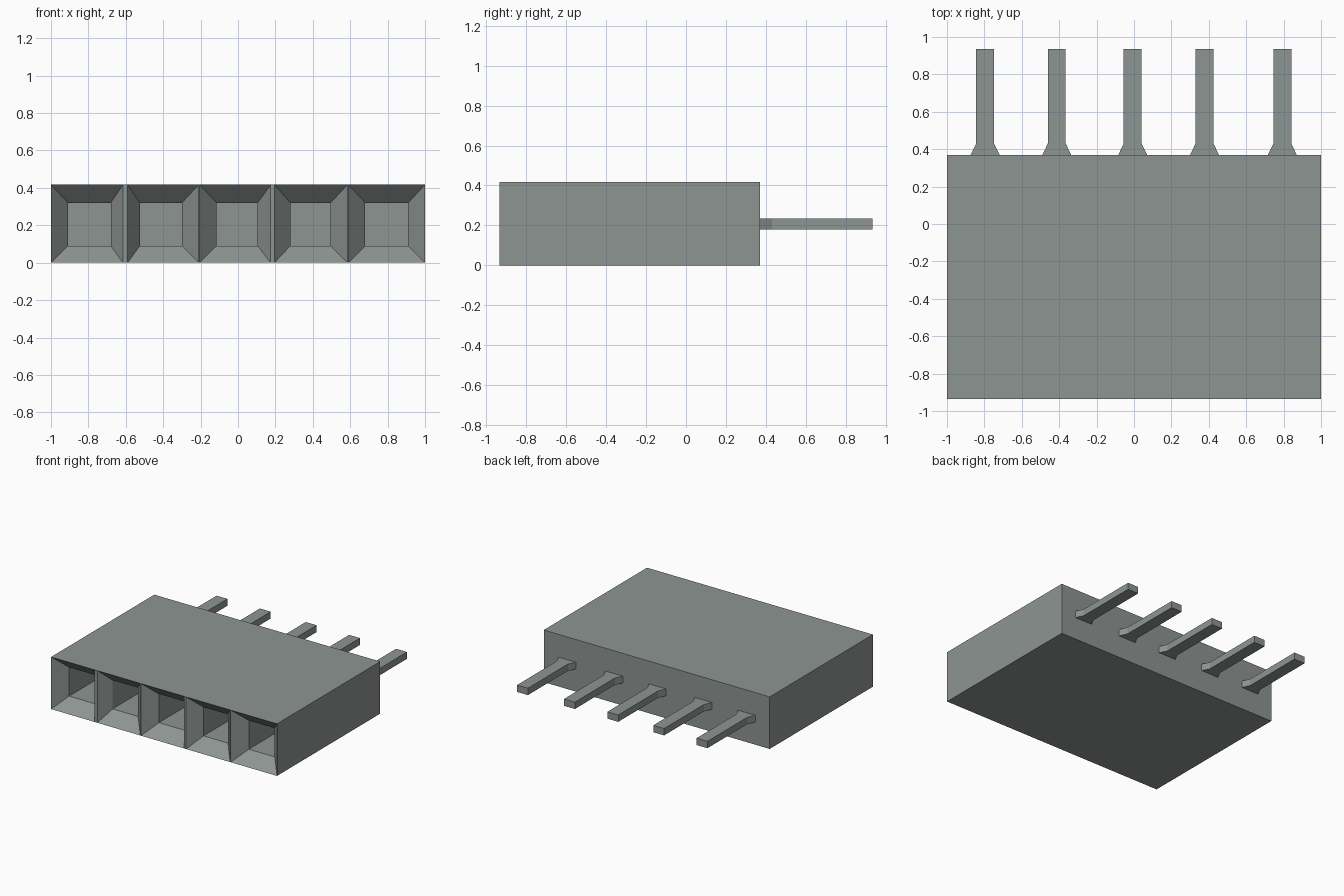
import bpy
import bmesh

cube = bpy.data.objects.get("Cube")
if cube:
    bpy.data.objects.remove(cube, do_unlink=True)

grey = bpy.data.materials.new("plain grey")
grey.use_nodes = True
colour = (0.27, 0.30, 0.29, 1)
grey.diffuse_color = colour
grey.node_tree.nodes["Principled BSDF"].inputs["Base Color"].default_value = colour

FRONT, BACK, TOP = -0.935, 0.37, 0.417
THROAT, POCKET_END = FRONT + 0.1, 0.2
PIN_BOTTOM, PIN_TOP, PIN_END = 0.18, 0.235, 0.935

# Each socket: mouth left, mouth right, pocket left, pocket right
sockets = [
    (-1, -0.615, -0.91, -0.68),
    (-0.59, -0.21, -0.525, -0.30),
    (-0.205, 0.175, -0.115, 0.105),
    (0.195, 0.585, 0.28, 0.495),
    (0.59, 1, 0.68, 0.91),
]
pin_centres = [-0.796, -0.413, -0.007, 0.377, 0.793]


def finish(bm, name):
    bmesh.ops.remove_doubles(bm, verts=bm.verts, dist=0.0005)
    bmesh.ops.recalc_face_normals(bm, faces=bm.faces)
    mesh = bpy.data.meshes.new(name)
    bm.to_mesh(mesh)
    bm.free()
    mesh.materials.append(grey)
    obj = bpy.data.objects.new(name, mesh)
    bpy.context.collection.objects.link(obj)


def face(bm, points):
    bm.faces.new([bm.verts.new(p) for p in points])


def ring(x0, x1, z0, z1, y):
    return [(x0, y, z0), (x1, y, z0), (x1, y, z1), (x0, y, z1)]


def loft(bm, a, b):
    for i in range(4):
        j = (i + 1) % 4
        face(bm, [a[i], a[j], b[j], b[i]])


# Housing: outer shell whose front is opened by the sockets
bm = bmesh.new()
edges_x = [x for s in sockets for x in s[:2]]
for z in (0, TOP):
    face(bm, [(x, FRONT, z) for x in edges_x] + [(1, BACK, z), (-1, BACK, z)])
for x in (-1, 1):
    face(bm, [(x, FRONT, 0), (x, BACK, 0), (x, BACK, TOP), (x, FRONT, TOP)])
face(bm, ring(-1, 1, 0, TOP, BACK))

# Sockets: tapered mouth, straight pocket and end wall
for x0, x1, p0, p1 in sockets:
    mouth = ring(x0, x1, 0, TOP, FRONT)
    throat = ring(p0, p1, 0.09, 0.32, THROAT)
    end = ring(p0, p1, 0.09, 0.32, POCKET_END)
    loft(bm, mouth, throat)
    loft(bm, throat, end)
    face(bm, end)

# Narrow front edges of the walls between sockets
for a, b in zip(sockets, sockets[1:]):
    face(bm, ring(a[1], b[0], 0, TOP, FRONT))
finish(bm, "housing")

# Contact pins with flared roots
for number, cx in enumerate(pin_centres, 1):
    bm = bmesh.new()
    half = [(0.077, BACK), (0.048, BACK + 0.06), (0.048, PIN_END)]
    outline = half + [(-x, y) for x, y in reversed(half)]
    face(bm, [(cx + x, y, PIN_BOTTOM) for x, y in outline])
    extruded = bmesh.ops.extrude_face_region(bm, geom=bm.faces[:])
    top = [v for v in extruded["geom"] if isinstance(v, bmesh.types.BMVert)]
    bmesh.ops.translate(bm, verts=top, vec=(0, 0, PIN_TOP - PIN_BOTTOM))
    finish(bm, f"contact_pin_{number}")
